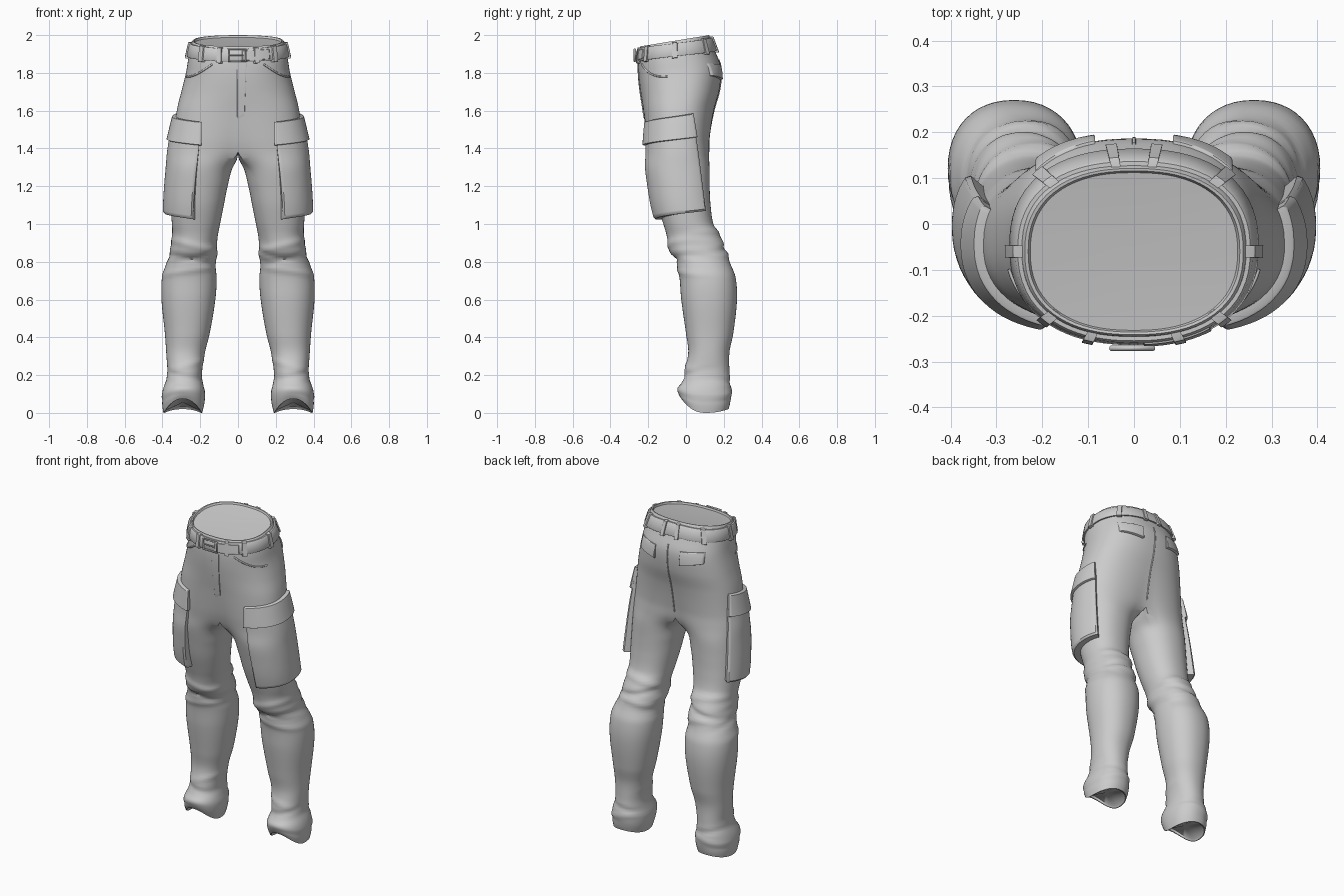
import bpy, bmesh
from math import sin, cos, radians, exp, copysign
from mathutils import Vector
from mathutils.bvhtree import BVHTree

if "Cube" in bpy.data.objects:
    bpy.data.objects.remove(bpy.data.objects["Cube"])

# Key rows: z, inner x, outer x, front y, back y, blend (0 = joined seat, 1 = separate leg)
ROWS = [
    (.03, .19, .395, -.025, .225, 1), (.07, .178, .402, -.04, .237, 1), (.12, .175, .40, -.045, .24, 1),
    (.17, .188, .382, -.018, .235, 1), (.22, .19, .375, -.008, .23, 1), (.32, .175, .38, .012, .23, 1),
    (.42, .15, .387, .0, .25, 1), (.60, .12, .405, -.025, .27, 1), (.72, .113, .402, -.035, .262, 1),
    (.79, .122, .38, -.05, .235, 1), (.85, .106, .365, -.085, .215, 1), (.90, .112, .352, -.095, .20, 1),
    (.95, .105, .347, -.105, .172, 1), (1.0, .095, .35, -.12, .145, 1), (1.1, .075, .355, -.15, .13, 1),
    (1.2, .055, .355, -.172, .125, 1), (1.3, .03, .352, -.192, .125, .95), (1.38, 0, .35, -.205, .13, .5),
    (1.45, 0, .343, -.215, .132, .3), (1.6, 0, .324, -.23, .152, .1), (1.7, 0, .30, -.24, .178, 0),
    (1.8, 0, .275, -.25, .185, 0), (1.88, 0, .262, -.252, .155, 0), (1.964, 0, .243, -.245, .125, 0)]
N, CROTCH, TILT = 48, 1.38, .16


def row_at(z):
    """Smooth interpolation of the key rows."""
    i = max(k for k in range(len(ROWS) - 1) if ROWS[k][0] <= z + 1e-9)
    a, b = ROWS[i], ROWS[i + 1]
    p, q = ROWS[max(i - 1, 0)], ROWS[min(i + 2, len(ROWS) - 1)]
    h = b[0] - a[0]
    t = (z - a[0]) / h
    out = []
    for c in range(1, 6):
        ma, mb = (b[c] - p[c]) / (b[0] - p[0]) * h, (q[c] - a[c]) / (q[0] - a[0]) * h
        out.append((2*t**3 - 3*t*t + 1)*a[c] + (t**3 - 2*t*t + t)*ma + (3*t*t - 2*t**3)*b[c] + (t**3 - t*t)*mb)
    return out


def spow(v, n):
    return copysign(abs(v) ** (2 / n), v)


# Cloth folds: height, slope across x, slope across y, width, depth, facing angle
FOLDS = [(.885, .03, .0, .018, .05, -60), (.835, -.03, .02, .014, -.06, -120), (.795, .03, -.02, .016, -.07, -40),
         (.755, -.02, .0, .016, .05, -100), (.93, .02, .03, .016, .06, 100), (.875, -.03, .0, .014, -.07, 80),
         (.82, .02, .02, .016, .05, 110), (.21, .02, .02, .014, -.05, -80), (.25, -.03, .0, .016, .04, -110),
         (.16, .02, .0, .012, -.05, 90), (.115, -.02, .0, .012, .04, 60), (.07, .015, .0, .012, -.03, 10)]


def ring(z):
    xi, xo, yf, yb, w = row_at(z)
    cx, rx, cy, ry = (xi + xo) / 2, (xo - xi) / 2, (yf + yb) / 2, (yb - yf) / 2
    f = min(max((z - 1.28) / (CROTCH - 1.28), 0), 1) ** 2
    pts = []
    for k in range(N):
        ang = radians(-135 + 7.5 * k)
        c, s = cos(ang), sin(ang)
        d = 1
        for z0, sx, sy, wd, dep, face in FOLDS:
            d += dep * exp(-((z - z0 - sx*c - sy*s) / wd) ** 2) * max(0, .35 + .65*cos(ang - radians(face)))
        lx, ly = cx + d*rx*spow(c, 2.2), cy + d*ry*spow(s, 2.2)
        if k <= 36:
            t = radians(-90 + 5 * k)
            tx, ty = xo * spow(cos(t), 2.35), cy + ry * spow(sin(t), 2.35)
        else:
            tx, ty = 0, yb + (yf - yb) * (k - 36) / 12
        x, y = tx + (lx - tx) * w, ty + (ly - ty) * w
        if k >= 36 or k == 0:
            x = 0 if z >= CROTCH - 1e-6 else max(x * (1 - f), .001)
        zz = z + TILT * (y + .06) * min(max((z - 1.6) / .28, 0), 1)
        zz += (-.03 + .075*max(0, -s)**2 + .02*max(0, s)**2) * max(0, 1 - (z - .03) / .12)
        pts.append(Vector((x, y, zz)))
    return pts


def scaled(pts, c, k, dz):
    return [Vector((c.x + (p.x - c.x)*k, c.y + (p.y - c.y)*k, p.z + dz)) for p in pts]


def finish(bm, name, angle=40, mirror=False):
    bmesh.ops.recalc_face_normals(bm, faces=bm.faces)
    me = bpy.data.meshes.new(name)
    bm.to_mesh(me)
    for p in me.polygons:
        p.use_smooth = True
    me.set_sharp_from_angle(angle=radians(angle))
    ob = bpy.data.objects.new(name, me)
    bpy.context.collection.objects.link(ob)
    if mirror:
        ob.modifiers.new("Mirror", 'MIRROR').use_mirror_merge = False
    return ob


# Trouser body: lofted leg-to-waist half, built for both sides and welded
zs = [.03 + (CROTCH - .03) * i / 100 for i in range(101)]
zs += [CROTCH + (1.964 - CROTCH) * i / 36 for i in range(1, 37)]
rings = [ring(z) for z in zs]
foot_c, waist_c = Vector((.292, .1, .055)), Vector((0, -.06, 1.95))
rings = [scaled(rings[0], foot_c, .90, .012), scaled(rings[0], foot_c, .95, 0)] + rings
top = rings[-1]
rings += [scaled(top, waist_c, .98, .006), scaled(top, waist_c, .95, .005), scaled(top, waist_c, .93, -.006)]
body = bmesh.new()
for side in (1, -1):
    vs = [[body.verts.new((p.x * side, p.y, p.z)) for p in r] for r in rings]
    caps = [(vs[0], foot_c), (vs[-1], waist_c)]
    faces = [(a[k], a[(k+1) % N], b[(k+1) % N], b[k]) for a, b in zip(vs, vs[1:]) for k in range(N)]
    for r, c in caps:
        cv = body.verts.new((c.x * side, c.y, c.z))
        faces += [(r[k], r[(k+1) % N], cv) for k in range(N)]
    for f in faces:
        if max(abs(v.co.x) for v in f) > 1e-5:
            body.faces.new(f)
bmesh.ops.remove_doubles(body, verts=body.verts, dist=1e-5)
bmesh.ops.delete(body, geom=[v for v in body.verts if not v.link_faces], context='VERTS')
tree = BVHTree.FromBMesh(body)
finish(body, "trouser_body", 50)


def radial(cx, cy, tilt=0):
    """Projector: (angle, height) -> point on body and outward direction."""
    def proj(a, z):
        d = Vector((cos(radians(a)), sin(radians(a)), 0))
        o = Vector((cx, cy, z + tilt * d.y * .19))
        return tree.ray_cast(o + d, -d)[0] or o, d
    return proj


def planar(sy):
    """Projector: (x, z) seen from the front (-1) or the back (+1)."""
    def proj(x, z):
        d = Vector((0, sy, 0))
        return tree.ray_cast(Vector((x, sy, z)), -d)[0] or Vector((x, 0, z)), d
    return proj


def patch(name, proj, corners, t_top, t_bot, n=16, mirror=True):
    """Raised cloth panel; corners run top-left, top-right, bottom-right, bottom-left."""
    steps = [0, 0, .025] + [i / n for i in range(1, n)] + [.975, 1, 1]
    m = len(steps) - 1
    tl, tr, br, bl = [Vector(c) for c in corners]
    bm = bmesh.new()
    grid = []
    for j, v in enumerate(steps):
        line = []
        for i, u in enumerate(steps):
            q = tl.lerp(tr, u).lerp(bl.lerp(br, u), v)
            p, d = proj(q.x, q.y)
            e = min(i, j, m - i, m - j)
            h = t_top + (t_bot - t_top) * v
            line.append(bm.verts.new(p + d * (-.012 if e == 0 else h * .8 if e == 1 else h)))
        grid.append(line)
    for a, b in zip(grid, grid[1:]):
        for k in range(m):
            bm.faces.new((a[k], b[k], b[k+1], a[k+1]))
    return finish(bm, name, 40, mirror)


def tube(name, pts, r, closed=False, mirror=False):
    cu = bpy.data.curves.new(name, 'CURVE')
    cu.dimensions, cu.bevel_depth, cu.bevel_resolution = '3D', r, 2
    sp = cu.splines.new('POLY')
    sp.points.add(len(pts) - 1)
    for q, p in zip(sp.points, pts):
        q.co = (*p, 1)
    sp.use_cyclic_u = closed
    ob = bpy.data.objects.new(name, cu)
    bpy.context.collection.objects.link(ob)
    if mirror:
        ob.modifiers.new("Mirror", 'MIRROR').use_mirror_merge = False


# Cargo pockets and flaps wrapped round the outer thighs
thigh = radial(.2, -.03)
patch("cargo_pocket", thigh, [(-90, 1.46), (32, 1.50), (41, 1.07), (-74, 1.025)], .02, .045, 22)
patch("cargo_flap", thigh, [(-92, 1.54), (29, 1.585), (33, 1.46), (-92, 1.415)], .02, .036, 22)

# Back pocket flaps, front pocket seams, fly and back seam
front, back, waist = planar(-1), planar(1), radial(0, -.06, TILT)
patch("back_pocket_flap", back, [(.085, 1.845), (.215, 1.85), (.215, 1.785), (.085, 1.765)], .008, .016)
patch("fly", front, [(-.004, 1.87), (.045, 1.87), (.035, 1.575), (-.004, 1.555)], .004, .005, mirror=False)
seam = []
for i in range(13):
    t = i / 12
    p, d = waist(-52 + 44 * t, 1.87 - .085 * sin(t * 1.57))
    seam.append(p + d * .001)
tube("front_pocket_seam", seam, .005, mirror=True)
tube("back_seam", [back(0, 1.42 + .45 * i / 20)[0] for i in range(21)], .004)

# Belt band following the tilted waist
bm = bmesh.new()
prof = [(-.035, -.01), (-.035, .009), (-.029, .013), (.029, .013), (.035, .009), (.035, -.01)]
loops = []
for i in range(72):
    loops.append([])
    for dz, off in prof:
        p, d = waist(i * 5, 1.922 + dz)
        loops[-1].append(bm.verts.new(p + d * off))
for i in range(72):
    a, b = loops[i], loops[(i + 1) % 72]
    for k in range(5):
        bm.faces.new((a[k], b[k], b[k+1], a[k+1]))
finish(bm, "belt")

# Belt loops, belt tip and buckle
for a in (-63, -38, 0, 40, 78):
    patch("belt_loop", waist, [(a-3, 1.962), (a+3, 1.962), (a+3, 1.878), (a-3, 1.878)], .02, .02, 4)
patch("belt_tip", waist, [(-84, 1.948), (-45, 1.948), (-45, 1.896), (-84, 1.896)], .017, .017, 10, False)
frame = [(-.05, 1.862), (.042, 1.862), (.042, 1.926), (-.05, 1.926)]
tube("buckle_frame", [(x, -.271, z) for x, z in frame], .006, True)
tube("buckle_prong", [(-.05, -.272, 1.894), (.03, -.272, 1.894)], .004)
